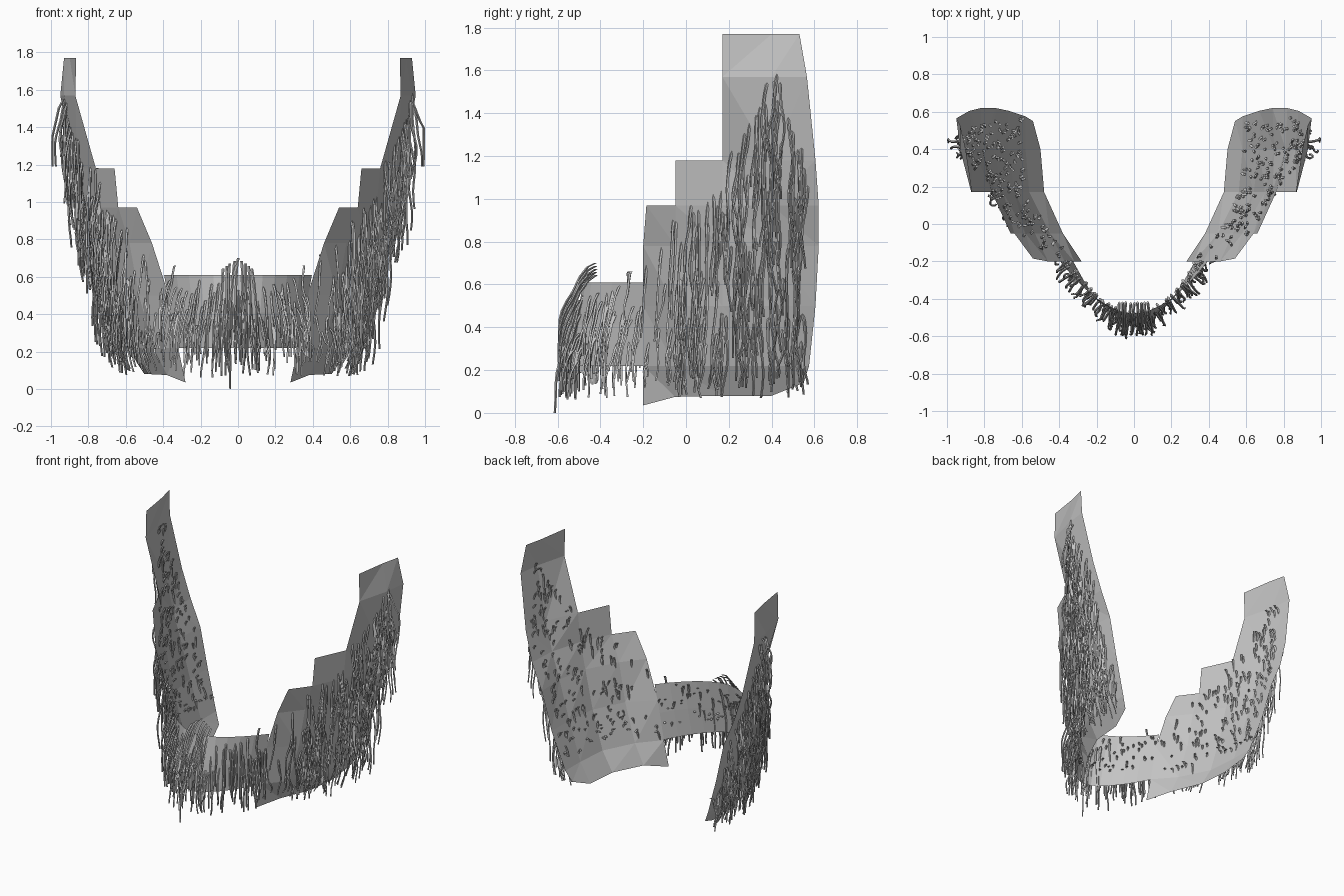
import bpy, bmesh, math, random
from mathutils import Vector

if "Cube" in bpy.data.objects:
    bpy.data.objects.remove(bpy.data.objects["Cube"])

random.seed(7)
grey = bpy.data.materials.new("hair_grey")
grey.diffuse_color = (0.55, 0.55, 0.55, 1)
grey.use_nodes = True
grey.node_tree.nodes["Principled BSDF"].inputs["Base Color"].default_value = grey.diffuse_color


def finish(bm, name):
    me = bpy.data.meshes.new(name)
    bm.to_mesh(me)
    bm.free()
    me.materials.append(grey)
    ob = bpy.data.objects.new(name, me)
    bpy.context.collection.objects.link(ob)
    return ob


def lerp_table(pts, v):
    if v <= pts[0][0]:
        return pts[0][1]
    for (a, fa), (b, fb) in zip(pts, pts[1:]):
        if v <= b:
            return fa + (fb - fa) * (v - a) / (b - a)
    return pts[-1][1]


# Cheek sheet: rows of (height, back edge y, x at each column from front to back)
COLS = [-0.2, -0.05, 0.17, 0.4]
ROWS = [
    (0.08, 0.55, (0.28, 0.38, 0.48, 0.50, 0.54)),
    (0.22, 0.575, (0.32, 0.45, 0.56, 0.58, 0.58)),
    (0.50, 0.605, (0.37, 0.53, 0.64, 0.67, 0.67)),
    (0.78, 0.62, (0.46, 0.58, 0.70, 0.75, 0.74)),
    (0.97, 0.62, (0.54, 0.64, 0.74, 0.81, 0.82)),
    (1.18, 0.605, (0.60, 0.66, 0.76, 0.86, 0.88)),
    (1.57, 0.565, (0.70, 0.76, 0.87, 0.93, 0.95)),
    (1.77, 0.53, (0.70, 0.76, 0.865, 0.90, 0.93)),
]


def cheek_x(y, z):
    at_rows = [(r[0], lerp_table(list(zip(COLS + [r[1]], r[2])), y)) for r in ROWS]
    return lerp_table(at_rows, z)


def build_cheek():
    bm = bmesh.new()
    grid = []
    for j, (z, back, xs) in enumerate(ROWS):
        line = []
        for i, (x, y) in enumerate(zip(xs, COLS + [back])):
            zz = z
            if j == 0:                      # bottom edge dips in front, lifts behind
                zz = (0.035, 0.075, 0.08, 0.08, 0.14)[i]
            if j == 4 and i == 0:           # top front corner sits slightly back
                y = -0.185
            line.append(bm.verts.new((x, y, zz)))
        grid.append(line)
    for j in range(len(ROWS) - 1):
        first = 0 if j < 4 else (1 if j < 5 else 2)     # stepped front edge
        for i in range(first, 4):
            bm.faces.new((grid[j][i], grid[j][i + 1], grid[j + 1][i + 1], grid[j + 1][i]))
    bmesh.ops.delete(bm, geom=[v for v in bm.verts if not v.link_faces], context='VERTS')
    bmesh.ops.triangulate(bm, faces=bm.faces[:])
    ob = finish(bm, "cheek_sheets")
    mod = ob.modifiers.new("mirror", 'MIRROR')
    mod.use_axis[0] = True


# Chin band: curved strip between the two cheeks
def chin_point(s, z):
    k = (z - 0.22) / 0.39
    half = 0.325 + 0.07 * k
    depth = 0.35 - 0.07 * k
    return Vector((half * s, -0.2 - depth * (1 - abs(s) ** 1.8), z))


def build_chin():
    bm = bmesh.new()
    n = 12
    grid = [[bm.verts.new(chin_point(-1 + 2 * i / n, z)) for i in range(n + 1)]
            for z in (0.22, 0.41, 0.61)]
    for a, b in zip(grid, grid[1:]):
        for i in range(n):
            bm.faces.new((a[i], a[i + 1], b[i + 1], b[i]))
    finish(bm, "chin_band")


# One strand: thin four-sided tube that leaves the sheet and hangs down;
# follow = how far it bends along with the cheek below it
def strand(bm, root, out, length, reach, follow=0.0, sway=1.0):
    side = Vector((-out.y, out.x, 0)).normalized()
    ph, amp = random.uniform(0, 6.28), random.uniform(0.003, 0.012) * sway
    drift = random.uniform(-0.025, 0.025)
    rings, n = [], 9
    for k in range(n + 1):
        t = k / n
        p = root + out * (-0.018 + reach * math.sin(min(1, t * 1.3) * math.pi / 2))
        p += side * (drift * t + amp * math.sin(ph + 7 * t))
        p += out * amp * 0.7 * math.sin(ph + 9 * t)
        p.z += 0.03 * math.sin(min(1, t * 3) * math.pi) - length * t
        if follow:
            shift = cheek_x(root.y, p.z) - cheek_x(root.y, root.z)
            p.x += math.copysign(1, root.x) * follow * shift
        p.x = max(-0.993, min(0.993, p.x))
        p.y = max(-0.613, p.y)
        p.z = max(0.0, p.z)
        r = 0.0075 * (1 - 0.3 * t)
        rings.append([bm.verts.new(p + d * r) for d in (side, out, -side, -out)])
    for a, b in zip(rings, rings[1:]):
        for i in range(4):
            j = (i + 1) % 4
            bm.faces.new((a[i], a[j], b[j], b[i]))
    bm.faces.new(rings[0][::-1])
    bm.faces.new(rings[-1])


# Upper limit of the hair along the cheek
TOP = [(-0.2, 0.72), (0.0, 1.0), (0.15, 1.12), (0.25, 1.38), (0.4, 1.62),
       (0.47, 1.55), (0.52, 1.3), (0.57, 1.15)]


def build_cheek_hair(sign, name):
    bm = bmesh.new()
    count = 0
    while count < 175:
        y = random.uniform(-0.19, 0.56)
        z = random.uniform(0.28, 1.62)
        if z > lerp_table(TOP, y) or (y < -0.03 and random.random() < 0.4):
            continue
        e = 0.03
        dx = (cheek_x(y + e, z) - cheek_x(y - e, z)) / (2 * e)
        out = Vector((1, -dx, 0)).normalized()
        floor = random.uniform(0.07, 0.18)
        length = min(random.uniform(0.3, 0.52), z - floor)
        root = Vector((sign * cheek_x(y, z), y, z))
        out.x *= sign
        strand(bm, root, out, length, random.uniform(0.03, 0.07), random.uniform(0.1, 0.7))
        count += 1
    # outermost strands near the ear
    for k in range(2):
        strand(bm, Vector((sign * 0.925, 0.45 - 0.04 * k, 1.56)), Vector((sign, 0, 0)),
               0.37, 0.1 - 0.03 * k)
    finish(bm, name)


def build_chin_hair():
    bm = bmesh.new()
    for k in range(88):
        s = max(-0.98, min(0.98, -1 + 2 * (k + random.random()) / 88))
        z = random.uniform(0.32, 0.6)
        p = chin_point(s, z)
        out = Vector((p.x * 1.6, -0.5, 0)).normalized()
        length = min(random.uniform(0.28, 0.48), z - random.uniform(0.06, 0.19))
        strand(bm, p, out, length, random.uniform(0.045, 0.1), sway=0.5)
    # taller tuft in the middle, one strand reaching the lowest point
    for k in range(9):
        x = -0.08 + 0.02 * k
        z = 0.70 - abs(x) * 0.7
        strand(bm, Vector((x, -0.44, z)), Vector((x, -1, 0)).normalized(),
               random.uniform(0.38, 0.5), 0.17, sway=0.5)
    strand(bm, Vector((-0.06, -0.52, 0.42)), Vector((0, -1, 0)), 0.42, 0.11, sway=0.5)
    # stray pair at the corners of the band
    for s in (-1, 1):
        strand(bm, Vector((s * 0.35, -0.27, 0.66)), Vector((s * 0.6, -0.8, 0)).normalized(),
               0.3, 0.04)
    finish(bm, "chin_hair")


build_cheek()
build_chin()
build_cheek_hair(1, "right_cheek_hair")
build_cheek_hair(-1, "left_cheek_hair")
build_chin_hair()
